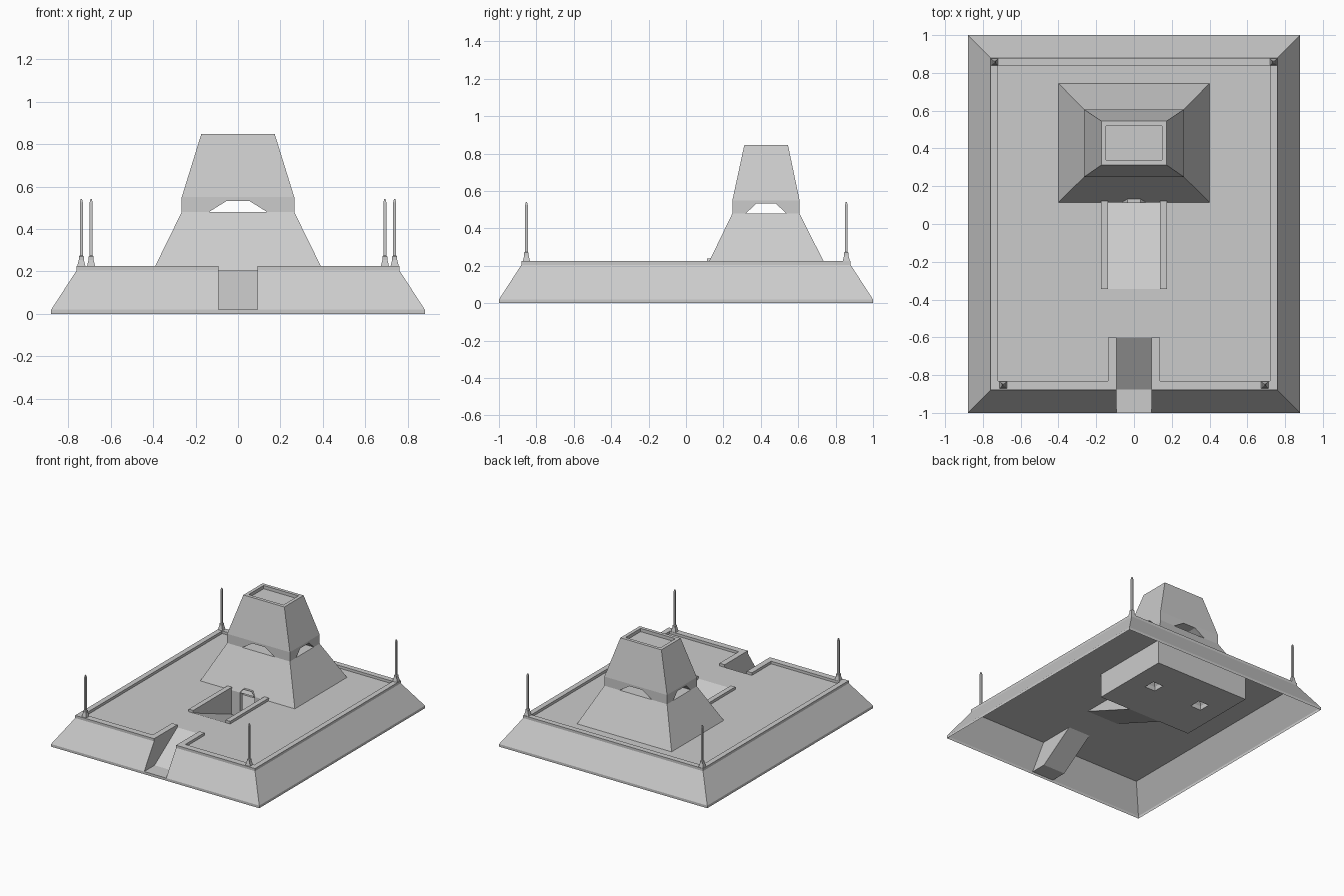
import bpy, bmesh
from mathutils import Vector

if "Cube" in bpy.data.objects:
    bpy.data.objects.remove(bpy.data.objects["Cube"])


def finish(bm, name, recalc=False):
    bmesh.ops.remove_doubles(bm, verts=bm.verts, dist=1e-5)
    if recalc:
        bmesh.ops.recalc_face_normals(bm, faces=bm.faces)
    me = bpy.data.meshes.new(name)
    bm.to_mesh(me)
    bm.free()
    ob = bpy.data.objects.new(name, me)
    bpy.context.collection.objects.link(ob)
    return ob


def face(bm, pts, n):
    """Polygon whose normal points towards n."""
    f = bm.faces.new([bm.verts.new(p) for p in pts])
    f.normal_update()
    if f.normal.dot(Vector(n)) < 0:
        f.normal_flip()


def ring(r):
    x0, x1, y0, y1, z = r
    return [(x0, y0, z), (x1, y0, z), (x1, y1, z), (x0, y1, z)]


def loft(bm, rings, bottom=True, top=True):
    """Stack of rectangles joined into a tapered block."""
    loops = [[bm.verts.new(p) for p in ring(r)] for r in rings]
    for a, b in zip(loops, loops[1:]):
        for i in range(4):
            j = (i + 1) % 4
            bm.faces.new((a[i], a[j], b[j], b[i]))
    if bottom:
        bm.faces.new(loops[0][::-1])
    if top:
        bm.faces.new(loops[-1])


def sq(x, y, h, z):
    return (x - h, x + h, y - h, y + h, z)


def plane_with_holes(bm, x0, x1, y0, y1, z, holes):
    xs = sorted({x0, x1, *[v for h in holes for v in h[:2]]})
    ys = sorted({y0, y1, *[v for h in holes for v in h[2:]]})
    for a, b in zip(xs, xs[1:]):
        for c, d in zip(ys, ys[1:]):
            mx, my = (a + b) / 2, (c + d) / 2
            if not any(h[0] < mx < h[1] and h[2] < my < h[3] for h in holes):
                face(bm, ring((a, b, c, d, z)), (0, 0, 1))


DECK, RIM, LOW = 0.205, 0.225, 0.02
NX, PX, DX = 0.093, 0.137, 0.06      # half widths: entry notch, pit, door
TY0, TY1, TX = 0.115, 0.745, 0.4     # tower footprint

# Hollow terrace: skirt, sloped walls and entry notch
bm = bmesh.new()
loft(bm, [(-.88, .88, -1, 1, 0), (-.88, .88, -1, 1, LOW)], False, False)
for s in (-1, 1):
    face(bm, [(s * .88, -1, LOW), (s * .88, 1, LOW), (s * .76, .88, DECK), (s * .76, -.88, DECK)], (s, 0, 1))
    face(bm, [(s * .88, -1, LOW), (s * NX, -1, LOW), (s * NX, -.88, DECK), (s * .76, -.88, DECK)], (0, -1, 1))
    face(bm, [(s * NX, -1, LOW), (s * NX, -.875, LOW), (s * NX, -.6, DECK), (s * NX, -.88, DECK)], (-s, 0, 0))
face(bm, [(-.88, 1, LOW), (.88, 1, LOW), (.76, .88, DECK), (-.76, .88, DECK)], (0, 1, 1))
face(bm, ring((-NX, NX, -1, -.875, LOW)), (0, 0, 1))
face(bm, [(-NX, -.875, LOW), (NX, -.875, LOW), (NX, -.6, DECK), (-NX, -.6, DECK)], (0, 0, 1))
finish(bm, "terrace_walls")

# Deck with openings
bm = bmesh.new()
plane_with_holes(bm, -.76, .76, -.88, .88, DECK,
                 [(-NX, NX, -.88, -.6), (-PX, PX, -.345, TY0), (-TX, TX, TY0, TY1)])
bmesh.ops.remove_doubles(bm, verts=bm.verts, dist=1e-5)
bmesh.ops.dissolve_limit(bm, angle_limit=.01, verts=bm.verts, edges=bm.edges)
finish(bm, "deck")

# Sunken ramp down to the tower door
bm = bmesh.new()
face(bm, [(-PX, -.345, DECK), (PX, -.345, DECK), (PX, TY0, LOW), (-PX, TY0, LOW)], (0, 0, 1))
for s in (-1, 1):
    face(bm, [(s * PX, -.345, DECK), (s * PX, TY0, DECK), (s * PX, TY0, LOW)], (-s, 0, 0))
finish(bm, "sunken_ramp")

# Chamber below the tower, open at the door
bm = bmesh.new()
ped = [(s * .21, .47) for s in (-1, 1)]
plane_with_holes(bm, -TX, TX, TY0, TY1, LOW, [sq(x, y, .045, 0)[:4] for x, y in ped])
for s in (-1, 1):
    face(bm, [(s * TX, TY0, LOW), (s * TX, TY1, LOW), (s * TX, TY1, DECK), (s * TX, TY0, DECK)], (s, 0, 0))
    face(bm, [(s * TX, TY0, LOW), (s * DX, TY0, LOW), (s * DX, TY0, DECK), (s * TX, TY0, DECK)], (0, -1, 0))
face(bm, [(-TX, TY1, LOW), (TX, TY1, LOW), (TX, TY1, DECK), (-TX, TY1, DECK)], (0, 1, 0))
finish(bm, "chamber")

# Hollow pedestals inside the chamber
bm = bmesh.new()
for x, y in ped:
    loft(bm, [sq(x, y, .045, LOW), sq(x, y, .042, .05), sq(x, y, .02, .08)], bottom=False)
finish(bm, "chamber_pedestals")

# Door hood
bm = bmesh.new()
prof = [(-DX, LOW), (-DX, .21), (-.035, .24), (.035, .24), (DX, .21), (DX, LOW)]
for a, b in zip(prof, prof[1:]):
    mid = ((a[0] + b[0]) / 2, 0, (a[1] + b[1]) / 2 - .13)
    face(bm, [(a[0], .112, a[1]), (b[0], .112, b[1]), (b[0], .14, b[1]), (a[0], .14, a[1])], mid)
finish(bm, "door_hood")

# Parapet and curbs around the openings
bm = bmesh.new()
walls = [(-.76, .76, .838, .88)]
for s in (-1, 1):
    for a, b, c, d in [(.72, .76, -.88, .838), (NX, .72, -.88, -.832),
                       (NX, PX, -.832, -.6), (PX, .175, -.345, .122)]:
        walls.append((min(s * a, s * b), max(s * a, s * b), c, d))
for w in walls:
    loft(bm, [(*w, DECK), (*w, RIM)], bottom=False)
finish(bm, "parapet")

# Tower: lower block with a floor on top
bm = bmesh.new()
band = (-.265, .265, .248, .607)
loft(bm, [(-TX, TX, TY0, TY1, DECK), (*band, .48)], bottom=False)
finish(bm, "tower_base")

# Tower: upper block with recessed roof
bm = bmesh.new()
loft(bm, [(*band, .48), (*band, .55), (-.173, .173, .312, .545, .847),
          (-.147, .147, .338, .52, .847), (-.147, .147, .338, .52, .822)])
upper = finish(bm, "tower_top", True)

# Crossing window openings
for name, c, low, high, swap in [("window_cutter_front", 0, .137, .052, False),
                                 ("window_cutter_side", .428, .108, .052, True)]:
    bm = bmesh.new()
    prof = [(c - low, .46), (c + low, .46), (c + low, .4801), (c + high, .533),
            (c - high, .533), (c - low, .4801)]
    ends = [[bm.verts.new((e, u, z) if swap else (u, e, z)) for u, z in prof] for e in (-1, 1)]
    for f in ends:
        bm.faces.new(f)
    for i in range(6):
        j = (i + 1) % 6
        bm.faces.new((ends[0][i], ends[0][j], ends[1][j], ends[1][i]))
    cut = finish(bm, name, True)
    cut.hide_render = True
    cut.display_type = 'WIRE'
    m = upper.modifiers.new(name, 'BOOLEAN')
    m.operation, m.solver, m.object = 'DIFFERENCE', 'EXACT', cut

# Corner masts
bm = bmesh.new()
for s in (-1, 1):
    for x, y in [(s * .738, .857), (s * .692, -.853)]:
        loft(bm, [sq(x, y, h, z) for h, z in
                  [(.019, RIM), (.012, .255), (.012, .27), (.007, .275), (.007, .525), (.003, .542)]])
finish(bm, "corner_masts")
